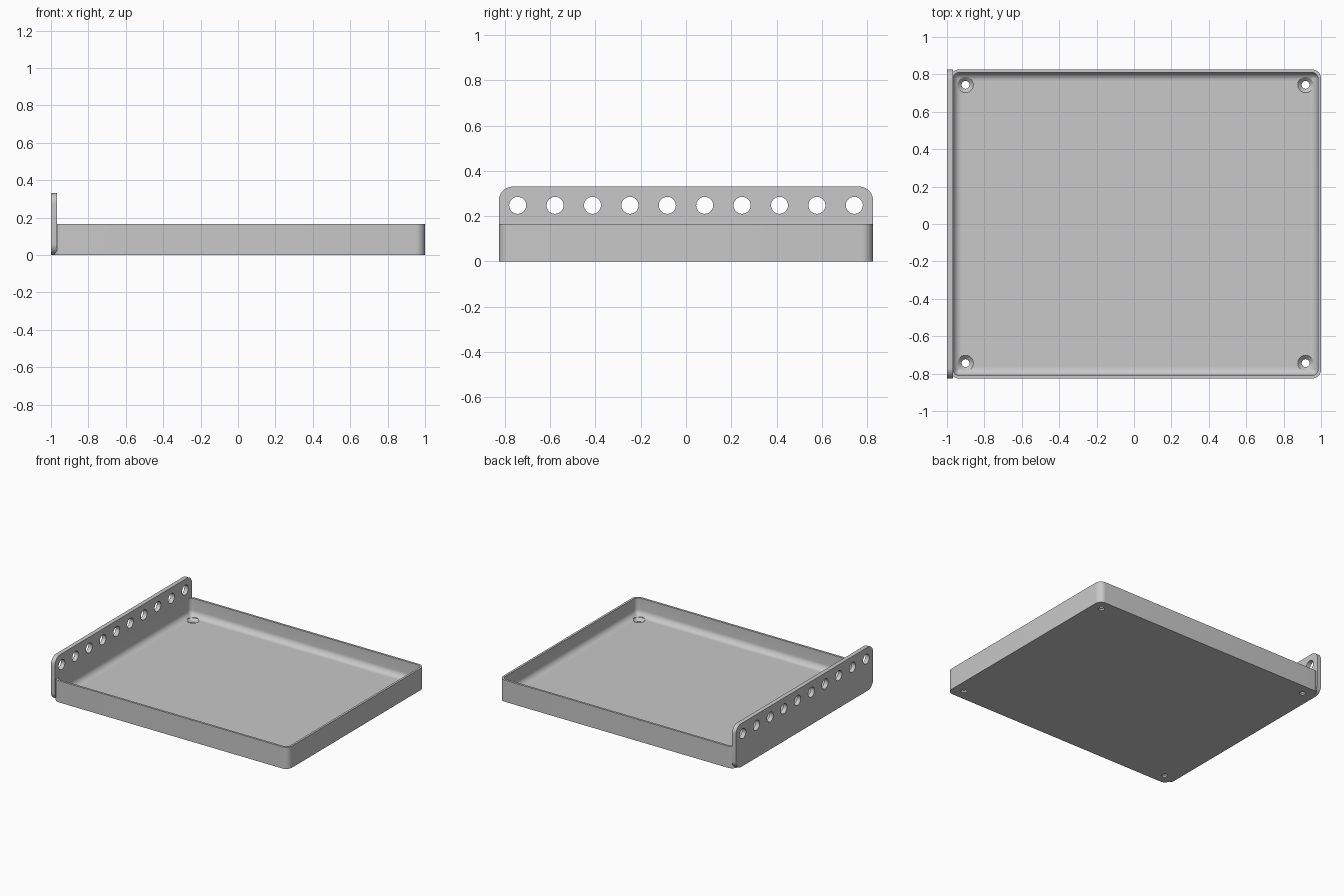
import bpy, bmesh
from math import sin, cos, pi, radians

if "Cube" in bpy.data.objects:
    bpy.data.objects.remove(bpy.data.objects["Cube"])

U = 2 / 12.1              # module: one hole pitch
WALL = 0.1 * U
FLOOR = 0.2 * U
CORNER = 0.3 * U
LENGTH, WIDTH, HEIGHT = 12 * U, 10 * U, U
TRAY_X = 1 - LENGTH / 2   # tray centre

grey = bpy.data.materials.new("light grey")
grey.use_nodes = True
grey.diffuse_color = (0.58, 0.58, 0.58, 1)
grey.node_tree.nodes["Principled BSDF"].inputs["Base Color"].default_value = grey.diffuse_color


def rounded_rect(w, h, r, steps=10):
    """Counter-clockwise outline centred on the origin."""
    pts = []
    for k, (sx, sy) in enumerate([(1, 1), (-1, 1), (-1, -1), (1, -1)]):
        for i in range(steps + 1):
            a = (k + i / steps) * pi / 2
            pts.append((sx * (w / 2 - r) + r * cos(a), sy * (h / 2 - r) + r * sin(a)))
    return pts


def loft(name, rings):
    """Closed solid through rings of equal point count."""
    bm = bmesh.new()
    loops = [[bm.verts.new(p) for p in ring] for ring in rings]
    for a, b in zip(loops, loops[1:]):
        for i in range(len(a)):
            j = (i + 1) % len(a)
            bm.faces.new((a[i], a[j], b[j], b[i]))
    bm.faces.new(loops[0][::-1])
    bm.faces.new(loops[-1])
    bmesh.ops.recalc_face_normals(bm, faces=bm.faces)
    mesh = bpy.data.meshes.new(name)
    bm.to_mesh(mesh)
    bm.free()
    mesh.materials.append(grey)
    obj = bpy.data.objects.new(name, mesh)
    bpy.context.collection.objects.link(obj)
    return obj


def circle(r, n=40):
    return [(r * cos(2 * pi * i / n), r * sin(2 * pi * i / n)) for i in range(n)]


def activate(obj):
    bpy.ops.object.select_all(action='DESELECT')
    obj.select_set(True)
    bpy.context.view_layer.objects.active = obj


def cut(obj, cutters):
    for c in cutters:
        c.hide_render = True
        mod = obj.modifiers.new("hole", 'BOOLEAN')
        mod.operation = 'DIFFERENCE'
        mod.solver = 'EXACT'
        mod.object = c
        activate(obj)
        bpy.ops.object.modifier_apply(modifier=mod.name)
        bpy.data.objects.remove(c)


def smooth(obj):
    activate(obj)
    bpy.ops.object.shade_smooth_by_angle(angle=radians(30))


# Tray: outer wall, rim, inner wall, then a fillet down to the floor
def tray_ring(inset, z):
    outline = rounded_rect(LENGTH - 2 * inset, WIDTH - 2 * inset, max(CORNER - inset, 0.003))
    return [(TRAY_X + x, y, z) for x, y in outline]


FILLET = 0.045
rings = [tray_ring(0, 0), tray_ring(0, HEIGHT), tray_ring(WALL, HEIGHT)]
for i in range(9):
    a = i / 8 * pi / 2
    rings.append(tray_ring(WALL + FILLET * (1 - cos(a)), FLOOR + FILLET * (1 - sin(a))))
tray = loft("tray", rings)

# Countersunk screw holes in the four corners of the floor
screw_profile = [(0.021, -0.05), (0.021, FLOOR - 0.021), (0.042, FLOOR), (0.042, HEIGHT / 2)]
screws = []
for sx in (-1, 1):
    for sy in (-1, 1):
        cx, cy = TRAY_X + sx * (LENGTH - U) / 2, sy * (WIDTH - U) / 2
        screws.append(loft("screw_cutter", [[(cx + x, cy + y, z) for x, y in circle(r)]
                                            for r, z in screw_profile]))
cut(tray, screws)
smooth(tray)

# Upright end plate with rounded corners and a row of round holes
plate_outline = rounded_rect(WIDTH, 2 * U, 0.06)
plate = loft("end_plate", [[(x, y, U + z) for y, z in plate_outline] for x in (-1, -1 + 0.2 * U)])
holes = []
for i in range(10):
    cy = (i - 4.5) * U
    holes.append(loft("hole_cutter", [[(x, cy + y, 1.5 * U + z) for y, z in circle(0.0375)]
                                      for x in (-1.1, -0.9)]))
cut(plate, holes)
smooth(plate)
